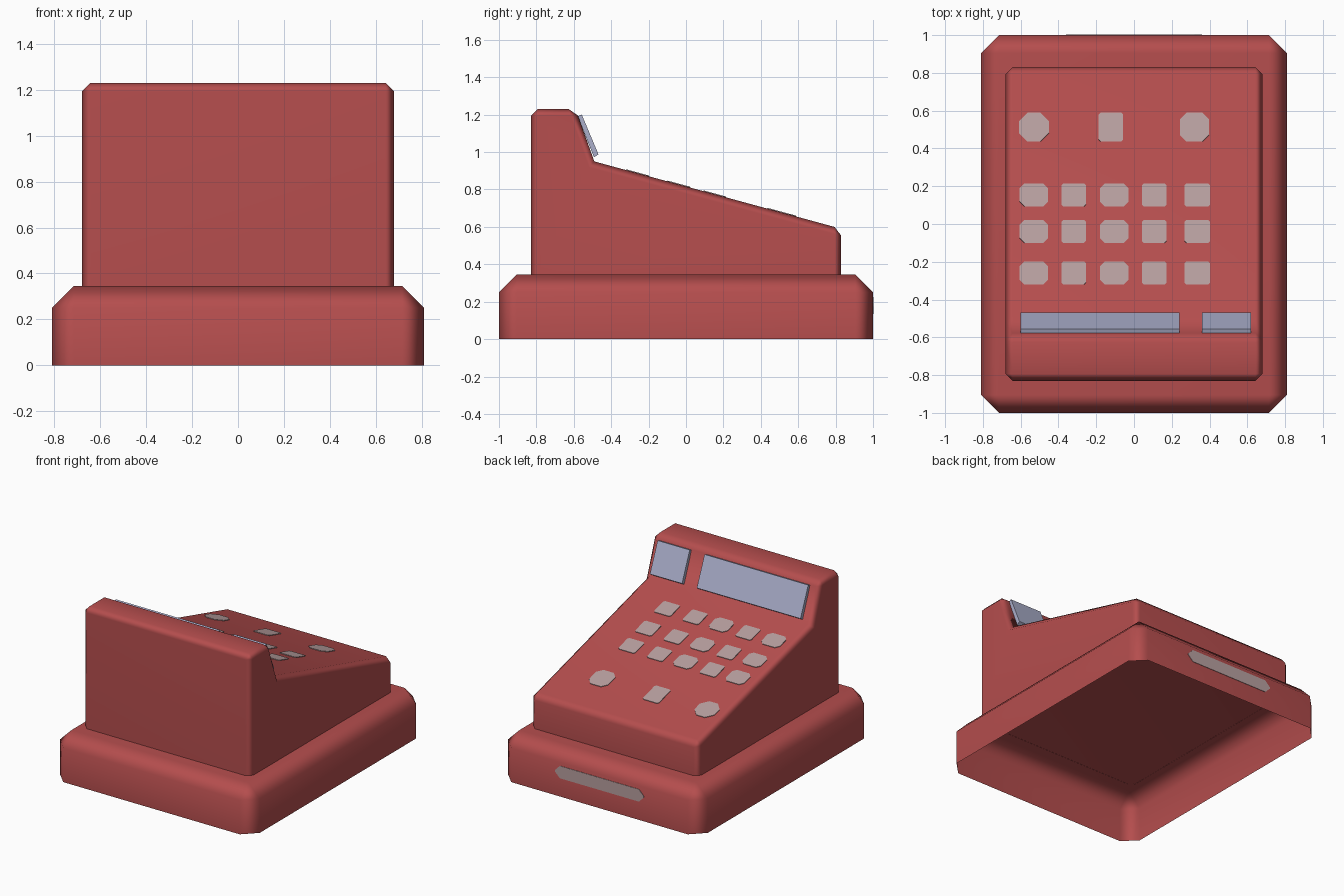
import bpy, bmesh, math
from mathutils import Vector

if "Cube" in bpy.data.objects:
    bpy.data.objects.remove(bpy.data.objects["Cube"])


def material(name, rgb):
    m = bpy.data.materials.new(name)
    m.diffuse_color = (*rgb, 1)
    m.use_nodes = True
    m.node_tree.nodes["Principled BSDF"].inputs["Base Color"].default_value = m.diffuse_color
    return m


RED = material("red casing", (0.46, 0.075, 0.075))
GREY = material("warm grey", (0.48, 0.35, 0.35))
GLASS = material("lavender display", (0.41, 0.43, 0.60))


def finish(bm, name, mat, smooth=False):
    me = bpy.data.meshes.new(name)
    bm.to_mesh(me)
    bm.free()
    ob = bpy.data.objects.new(name, me)
    bpy.context.collection.objects.link(ob)
    me.materials.append(mat)
    if smooth:
        bpy.ops.object.select_all(action='DESELECT')
        ob.select_set(True)
        bpy.context.view_layer.objects.active = ob
        bpy.ops.object.shade_smooth_by_angle(angle=math.radians(50))
        w = ob.modifiers.new("soft chamfers", 'WEIGHTED_NORMAL')
        w.keep_sharp = True
    return ob


def prism(points, offset):
    """Closed solid: an outline swept along an offset."""
    bm = bmesh.new()
    face = bm.faces.new([bm.verts.new(p) for p in points])
    top = bmesh.ops.extrude_face_region(bm, geom=[face], use_keep_orig=True)
    bmesh.ops.translate(bm, vec=Vector(offset),
                        verts=[g for g in top['geom'] if isinstance(g, bmesh.types.BMVert)])
    bmesh.ops.recalc_face_normals(bm, faces=bm.faces)
    return bm


def chamfered_shell(bm, bottom, width, skip=lambda e: False):
    """Chamfer all edges but the bottom ones, then open the bottom."""
    def low(v):
        return abs(v.co.z - bottom) < 1e-4
    edges = [e for e in bm.edges if not all(low(v) for v in e.verts) and not skip(e)]
    bmesh.ops.bevel(bm, geom=edges, offset=width, segments=1, affect='EDGES', profile=0.5)
    bmesh.ops.delete(bm, geom=[f for f in bm.faces if all(low(v) for v in f.verts)],
                     context='FACES_ONLY')


# Drawer base, hollow underneath
bm = prism([(-.81, -1, 0), (.81, -1, 0), (.81, 1, 0), (-.81, 1, 0)], (0, 0, .345))
chamfered_shell(bm, 0, .095)
finish(bm, "drawer_base", RED, True)

# Body with display tower and sloping keyboard
VALLEY = (-.49, .95)
profile = [(-.83, .344), (-.83, 1.23), (-.59, 1.23), VALLEY, (.83, .59), (.83, .344)]
bm = prism([(-.68, y, z) for y, z in profile], (1.36, 0, 0))
chamfered_shell(bm, .344, .037, lambda e: all(
    abs(v.co.y - VALLEY[0]) < 1e-4 and abs(v.co.z - VALLEY[1]) < 1e-4 for v in e.verts))
finish(bm, "register_body", RED, True)

# Display plates on the tower
section = [(-.579, 1.192), (-.557, 1.2), (-.468, .988), (-.492, .972)]
for name, x0, x1 in (("main_display", -.60, .24), ("small_display", .36, .62)):
    finish(prism([(x0, y, z) for y, z in section], (x1 - x0, 0, 0)), name, GLASS)


def octagon(w, h, c):
    a, b = w / 2, h / 2
    return [(-a + c, -b), (a - c, -b), (a, -b + c), (a, b - c),
            (a - c, b), (-a + c, b), (-a, b - c), (-a, -b + c)]


# Keys on the slope
def key(name, cx, cy, w, h, c):
    pts = []
    for px, py in octagon(w, h, c):
        y = cy + py
        pts.append((cx + px, y, .95 - (y + .49) * .36 / 1.32 - .001))
    finish(prism(pts, (0, .001, .005)), name, GREY)


for r, y in enumerate((.153, -.04, -.26)):
    for c, (x, w) in enumerate(((-.53, .15), (-.32, .13), (-.105, .15), (.107, .13), (.335, .135))):
        key(f"key_{r}_{c}", x, y, w, .122, .025 if w > .14 else .01)
for i, (x, w, c) in enumerate(((-.53, .16, .045), (-.122, .13, .01), (.32, .155, .035))):
    key(f"large_key_{i}", x, .512, w, .152, c)

# Drawer handle plate
finish(prism([(x, .999, .18 + z) for x, z in octagon(.72, .09, .04)], (0, .004, 0)),
       "drawer_handle", GREY)
